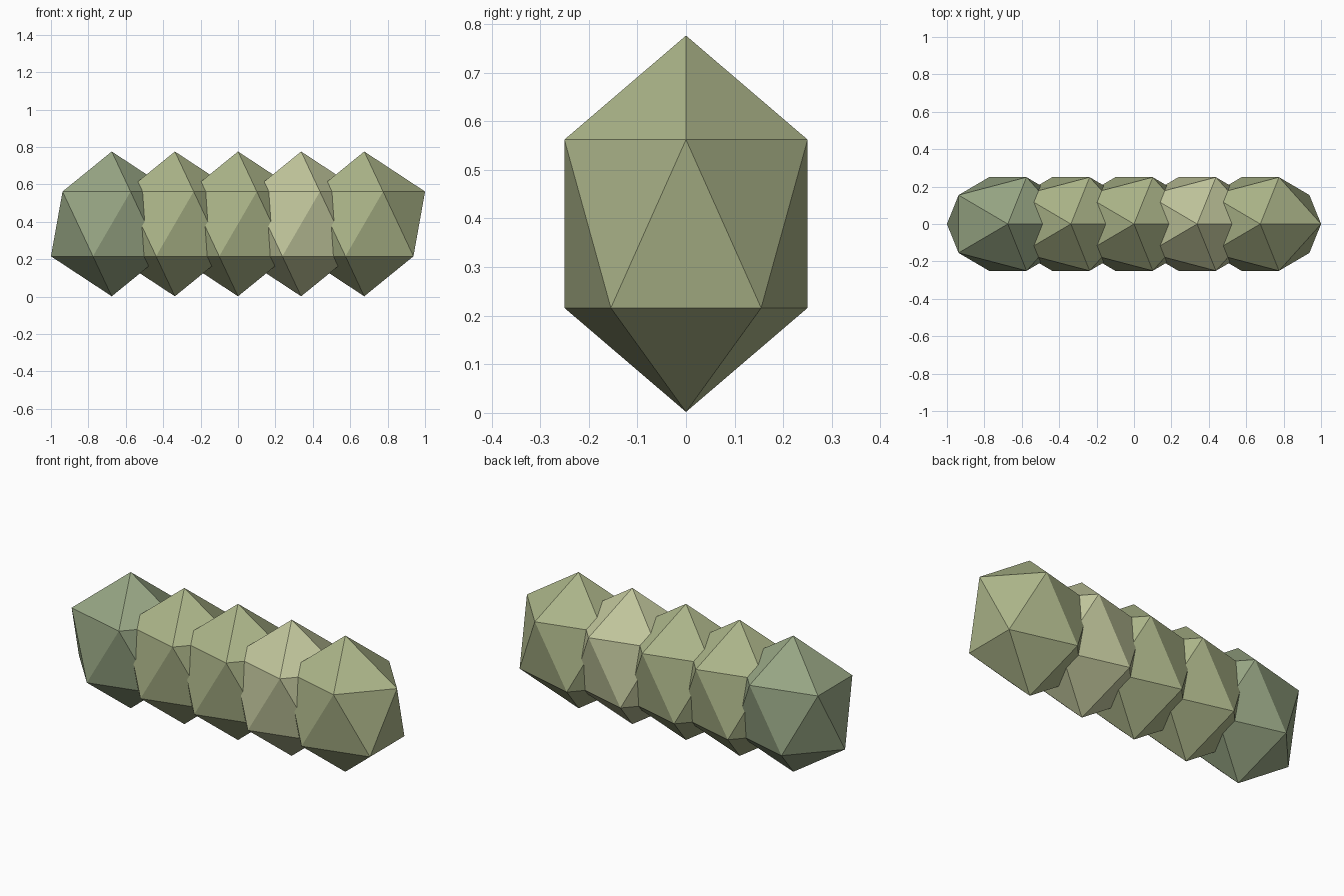
import bpy

if "Cube" in bpy.data.objects:
    bpy.data.objects.remove(bpy.data.objects["Cube"])


def make_material(name, color):
    mat = bpy.data.materials.new(name)
    mat.diffuse_color = (*color, 1)
    mat.use_nodes = True
    mat.node_tree.nodes["Principled BSDF"].inputs["Base Color"].default_value = mat.diffuse_color
    return mat


green = make_material("moss_green", (0.41, 0.46, 0.25))
cool = make_material("cool_green", (0.31, 0.38, 0.23))
pale = make_material("pale_green", (0.53, 0.56, 0.33))

# Row of overlapping stretched icosahedra
SPACING = 0.3375
HALF_SIZE = (0.3635, 0.294, 0.387)
for i, mat in enumerate((cool, green, green, pale, green)):
    bpy.ops.mesh.primitive_ico_sphere_add(
        subdivisions=1, radius=1, location=((i - 2) * SPACING, 0, 0.389))
    segment = bpy.context.object
    segment.name = f"body_segment_{i + 1}"
    segment.scale = HALF_SIZE
    bpy.ops.object.transform_apply(location=False, rotation=False, scale=True)
    segment.data.materials.append(mat)
